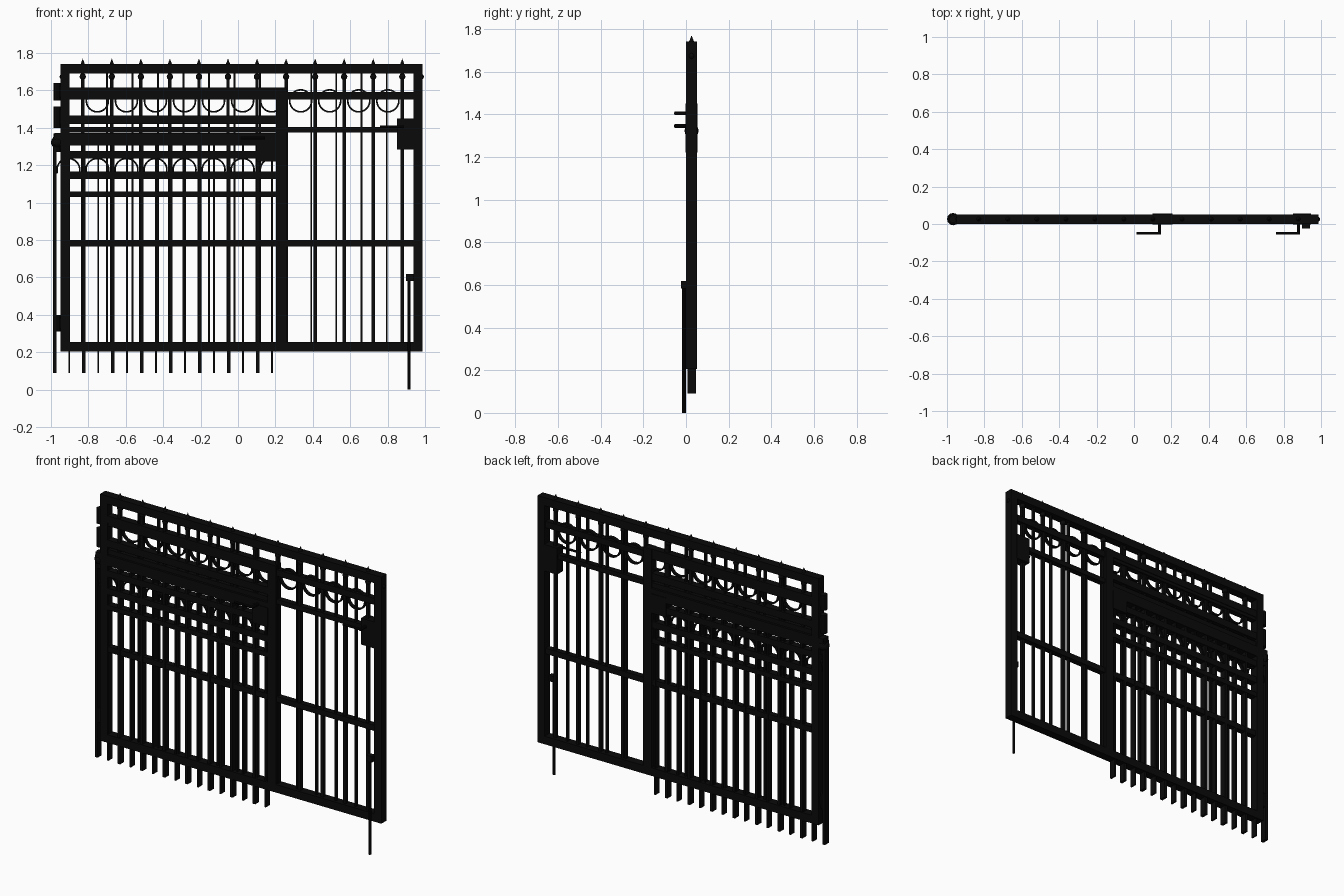
import bpy, bmesh, math
from mathutils import Matrix, Vector

if "Cube" in bpy.data.objects:
    bpy.data.objects.remove(bpy.data.objects["Cube"])

iron = bpy.data.materials.new("black_iron")
iron.diffuse_color = (0.003, 0.003, 0.003, 1)
iron.use_nodes = True
iron.node_tree.nodes["Principled BSDF"].inputs["Base Color"].default_value = iron.diffuse_color
YC = 0.026          # middle plane of the gate


def box(bm, x0, x1, z0, z1, y0=0.0, y1=0.052):
    m = Matrix.Translation(((x0 + x1) / 2, (y0 + y1) / 2, (z0 + z1) / 2))
    bmesh.ops.create_cube(bm, size=1, matrix=m @ Matrix.Diagonal((x1 - x0, y1 - y0, z1 - z0, 1)))


def bar(bm, x, w, d, z0, z1):
    box(bm, x - w / 2, x + w / 2, z0, z1, YC - d / 2, YC + d / 2)


def rod(bm, a, b, r):
    a, b = Vector(a), Vector(b)
    rot = (b - a).to_track_quat('Z', 'Y').to_matrix().to_4x4()
    bmesh.ops.create_cone(bm, cap_ends=True, segments=10, radius1=r, radius2=r,
                          depth=(b - a).length, matrix=Matrix.Translation((a + b) / 2) @ rot)


def ring(bm, x, z, r, w, d, a0=0.0, a1=math.tau, n=24):
    # flat-bar hoop standing in the gate plane
    full = abs(a1 - a0 - math.tau) < 1e-4
    rows = []
    for i in range(n if full else n + 1):
        a = a0 + (a1 - a0) * i / n
        rows.append([bm.verts.new((x + math.cos(a) * (r + s * w / 2), YC + t * d / 2,
                                   z + math.sin(a) * (r + s * w / 2)))
                     for s, t in ((-1, -1), (1, -1), (1, 1), (-1, 1))])
    for i in range(n):
        p, q = rows[i], rows[(i + 1) % len(rows)]
        for k in range(4):
            j = (k + 1) % 4
            bm.faces.new((p[k], p[j], q[j], q[k]))


def finish(bm, name):
    bmesh.ops.recalc_face_normals(bm, faces=bm.faces[:])
    me = bpy.data.meshes.new(name)
    bm.to_mesh(me)
    bm.free()
    me.materials.append(iron)
    bpy.context.collection.objects.link(bpy.data.objects.new(name, me))


# Outer frame of the large gate
bm = bmesh.new()
box(bm, -0.95, -0.90, 0.205, 1.74)
box(bm, 0.937, 0.987, 0.205, 1.74)
box(bm, -0.90, 0.937, 1.69, 1.74)
box(bm, -0.90, 0.937, 0.205, 0.255)
finish(bm, "gate_frame")

# Cross rails of the large gate
bm = bmesh.new()
for z0, z1 in ((1.55, 1.59), (1.375, 1.405), (0.765, 0.80)):
    box(bm, -0.90, 0.937, z0, z1, 0.008, 0.044)
finish(bm, "gate_rails")

# Post and rails of the side door
bm = bmesh.new()
box(bm, 0.202, 0.26, 0.205, 1.615)
for z0, z1 in ((1.57, 1.615), (1.42, 1.465), (1.235, 1.275), (1.125, 1.165), (1.03, 1.06)):
    box(bm, -0.92, 0.23, z0, z1, 0.004, 0.048)
box(bm, -0.98, 0.26, 1.305, 1.372)
finish(bm, "door_post_and_rails")

# Main pickets, each with a collar ball and a pointed tip
bm = bmesh.new()
tips = bmesh.new()
for i in range(12):
    x = -0.83 + 0.1553 * i
    bar(bm, x, 0.018, 0.022, 0.23, 1.72)
    bmesh.ops.create_uvsphere(tips, u_segments=10, v_segments=6, radius=0.018,
                              matrix=Matrix.Translation((x, YC, 1.673)))
    bmesh.ops.create_cone(tips, cap_ends=True, segments=10, radius1=0.014, radius2=0,
                          depth=0.035, matrix=Matrix.Translation((x, YC, 1.7525)))
for x in (-0.94, 0.98):
    bmesh.ops.create_uvsphere(tips, u_segments=10, v_segments=6, radius=0.015,
                              matrix=Matrix.Translation((x, YC, 1.673)))
finish(bm, "main_pickets")
finish(tips, "picket_tips")

# Slim pickets between them
bm = bmesh.new()
for i in range(9):
    bar(bm, -0.70 + 0.1362 * i + (0.0 if i < 8 else 0.002), 0.010, 0.02, 0.23, 1.70)
bar(bm, 0.525, 0.010, 0.02, 0.23, 1.70)
bar(bm, 0.66, 0.010, 0.02, 0.23, 1.70)
bar(bm, 0.795, 0.010, 0.02, 0.23, 1.70)
finish(bm, "slim_pickets")

# Hanging bars of the lower panel, alternately broad and slim
bm = bmesh.new()
for i in range(16):
    bar(bm, -0.98 + 0.0775 * i, 0.018 if i % 2 == 0 else 0.010, 0.04, 0.09, 1.35)
finish(bm, "panel_bars")

# Decorative hoops and arches
bm = bmesh.new()
for i in range(11):
    ring(bm, -0.752 + 0.1553 * i, 1.544, 0.059, 0.009, 0.02)
finish(bm, "hoops")
bm = bmesh.new()
for i in range(8):
    ring(bm, -0.907 + 0.1553 * i, 1.175, 0.061, 0.009, 0.02, -0.3, math.pi + 0.3)
finish(bm, "arches")

# Hinges down the left edge
bm = bmesh.new()
for z0, z1 in ((1.545, 1.64), (1.40, 1.515), (1.27, 1.37), (0.31, 0.40)):
    rod(bm, (-0.968, YC, z0), (-0.968, YC, z1), 0.02)
    box(bm, -0.97, -0.93, z0 + 0.02, z1 - 0.02, 0.014, 0.038)
bmesh.ops.create_uvsphere(bm, u_segments=12, v_segments=8, radius=0.033,
                          matrix=Matrix.Translation((-0.967, YC, 1.322)))
finish(bm, "hinges")

# Lock boxes with lever handles
for name, x0, x1, z0, z1, xs, xe, zh in (("gate", 0.85, 0.945, 1.285, 1.45, 0.88, 0.76, 1.405),
                                         ("door", 0.10, 0.205, 1.22, 1.34, 0.137, 0.013, 1.345)):
    bm = bmesh.new()
    box(bm, x0, x1, z0, z1, -0.003, 0.055)
    finish(bm, name + "_lock_box")
    bm = bmesh.new()
    rod(bm, (xs, 0.01, zh), (xs, -0.055, zh), 0.009)
    rod(bm, (xs + 0.007, -0.05, zh), (xe, -0.05, zh), 0.007)
    finish(bm, name + "_handle")

# Drop bolt reaching the ground
bm = bmesh.new()
rod(bm, (0.915, -0.01, 0), (0.915, -0.01, 0.585), 0.009)
box(bm, 0.897, 0.94, 0.582, 0.618, -0.023, 0.01)
finish(bm, "drop_bolt")
